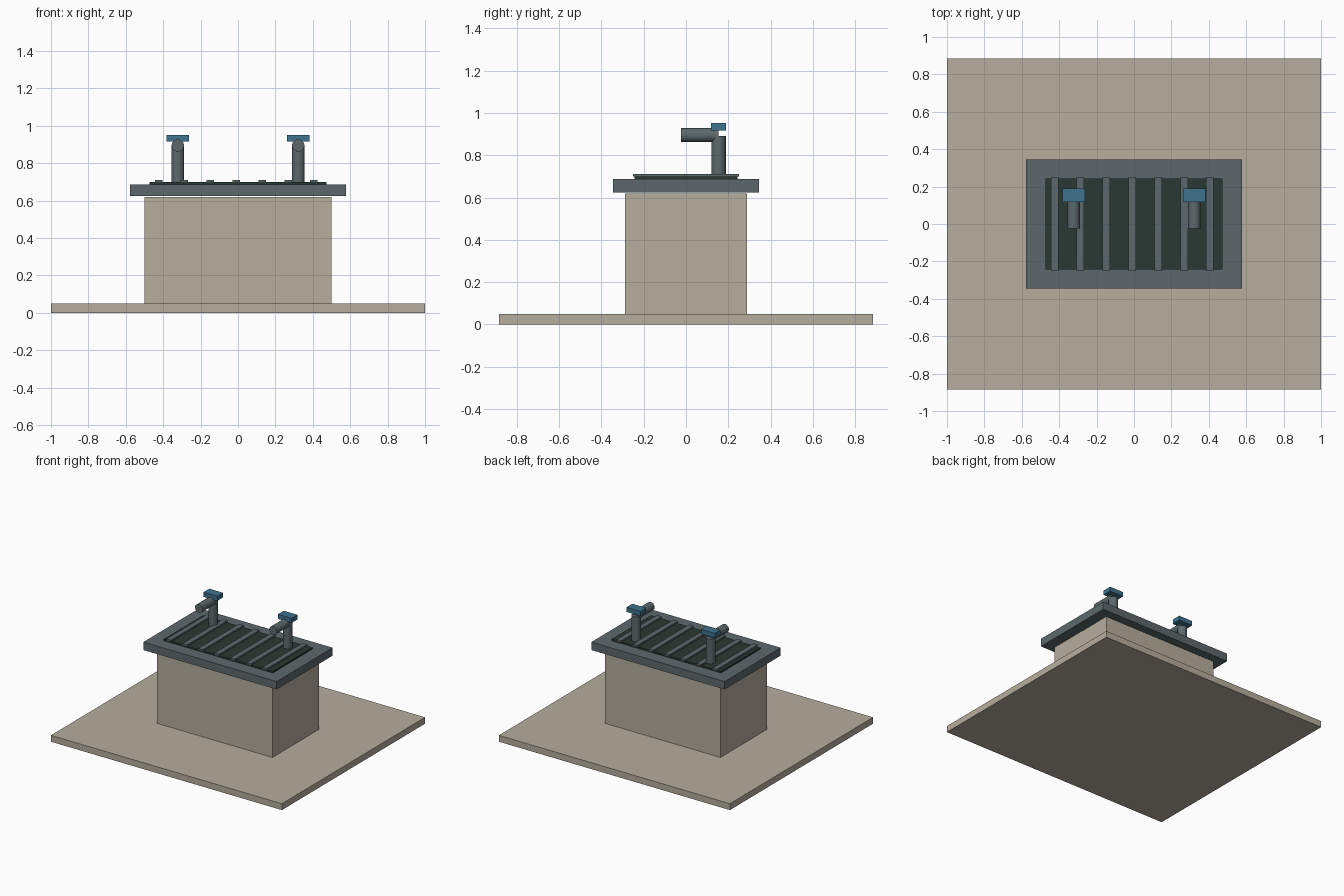
import bpy
import math

cube = bpy.data.objects.get("Cube")
if cube:
    bpy.data.objects.remove(cube, do_unlink=True)


def material(name, rgb):
    """Flat material from 0-255 screen colour, stored as linear values."""
    lin = [(c / 255 / 12.92) if c < 11 else ((c / 255 + 0.055) / 1.055) ** 2.4 for c in rgb]
    m = bpy.data.materials.new(name)
    m.use_nodes = True
    m.diffuse_color = (*lin, 1)
    m.node_tree.nodes["Principled BSDF"].inputs["Base Color"].default_value = (*lin, 1)
    return m


stone = material("warm stone", (182, 174, 158))
slate = material("slate metal", (92, 105, 108))
dark = material("dark green", (42, 56, 50))
blue = material("handle blue", (62, 115, 141))


def box(name, mat, x, y, z):
    """Box spanning the given (low, high) ranges."""
    bpy.ops.mesh.primitive_cube_add(size=1, location=[sum(r) / 2 for r in (x, y, z)])
    o = bpy.context.object
    o.name = name
    o.scale = [r[1] - r[0] for r in (x, y, z)]
    bpy.ops.object.transform_apply(location=False, rotation=False, scale=True)
    o.data.materials.append(mat)
    return o


def tube(name, mat, radius, length, centre, tilt=0):
    bpy.ops.mesh.primitive_cylinder_add(vertices=24, radius=radius, depth=length,
                                        location=centre, rotation=(tilt, 0, 0))
    o = bpy.context.object
    o.name = name
    o.data.materials.append(mat)
    bpy.ops.object.shade_smooth_by_angle(angle=math.radians(30))
    return o


def sym(h):
    return (-h, h)


# Ground slab, pedestal and basin top
box("ground_slab", stone, sym(1.0), sym(0.885), (0, 0.05))
box("pedestal", stone, sym(0.5), sym(0.288), (0.05, 0.619))
box("basin_rim", slate, sym(0.577), sym(0.346), (0.625, 0.687))
box("drain_panel", dark, sym(0.473), sym(0.244), (0.687, 0.699))

# Drain bars
for i in range(7):
    x = -0.425 + i * 0.1385
    box(f"drain_bar_{i + 1}", slate, (x - 0.02, x + 0.02), sym(0.25), (0.699, 0.711))

# Taps
for side, x in (("right", -0.322), ("left", 0.322)):
    tube(f"{side}_tap_post", slate, 0.034, 0.205, (x, 0.154, 0.7895))
    tube(f"{side}_tap_spout", slate, 0.033, 0.178, (x, 0.065, 0.895), math.pi / 2)
    box(f"{side}_tap_handle", blue, (x - 0.06, x + 0.06), (0.118, 0.19), (0.916, 0.952))
